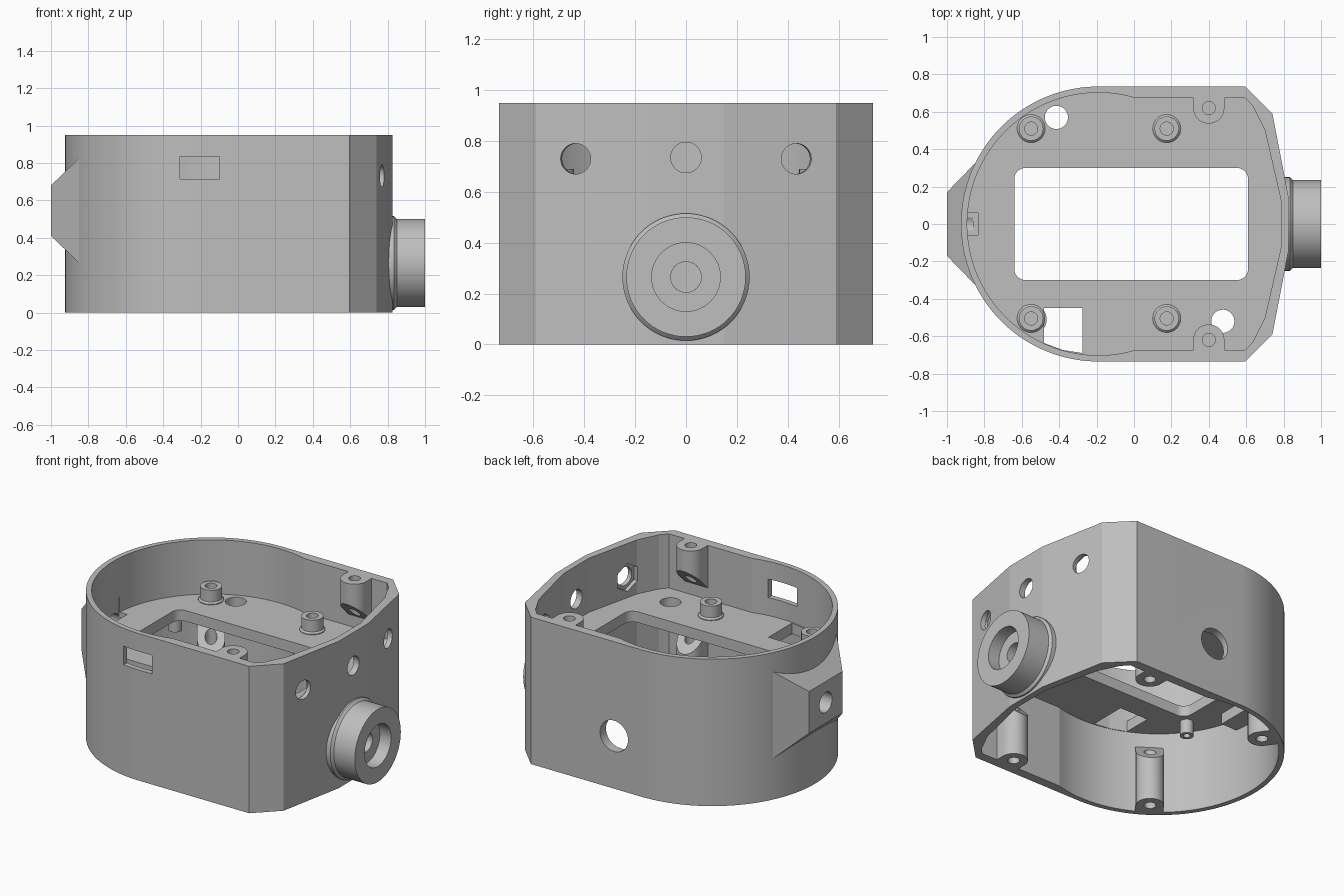
import bpy, bmesh, math
from mathutils import Vector, Matrix

cube = bpy.data.objects.get("Cube")
if cube:
    bpy.data.objects.remove(cube, do_unlink=True)

grey = bpy.data.materials.new("plain grey")
grey.use_nodes = True
grey.diffuse_color = (0.52, 0.52, 0.52, 1)
grey.node_tree.nodes["Principled BSDF"].inputs["Base Color"].default_value = grey.diffuse_color

HEIGHT, FLOOR_LOW, FLOOR_TOP = 0.95, 0.53, 0.60
CX = -0.19  # centre of the round end


def make(name, bm):
    bmesh.ops.recalc_face_normals(bm, faces=bm.faces)
    mesh = bpy.data.meshes.new(name)
    bm.to_mesh(mesh)
    bm.free()
    mesh.materials.append(grey)
    obj = bpy.data.objects.new(name, mesh)
    bpy.context.collection.objects.link(obj)
    return obj


def prism(name, outline, low, high):
    """Extrude an outline; low and high may be numbers or functions of (x, y)."""
    bm = bmesh.new()
    z = lambda h, p: h(*p) if callable(h) else h
    rings = [[bm.verts.new((p[0], p[1], z(h, p))) for p in outline] for h in (low, high)]
    for ring in rings:
        bm.faces.new(ring)
    n = len(outline)
    for i in range(n):
        j = (i + 1) % n
        bm.faces.new((rings[0][i], rings[0][j], rings[1][j], rings[1][i]))
    return make(name, bm)


def box(name, x, y, z):
    return prism(name, [(x[0], y[0]), (x[1], y[0]), (x[1], y[1]), (x[0], y[1])], *z)


def rod(name, centre, axis, radius, length, sides=48):
    bm = bmesh.new()
    turn = Vector(axis).to_track_quat('Z', 'Y').to_matrix().to_4x4()
    bmesh.ops.create_cone(bm, cap_ends=True, segments=sides, radius1=radius, radius2=radius,
                          depth=length, matrix=Matrix.Translation(centre) @ turn)
    return make(name, bm)


def ring_part(name, profile, place, sides=48):
    """Revolve a closed (radius, height) profile about local z."""
    bm = bmesh.new()
    rings = []
    for i in range(sides):
        a = math.tau * i / sides
        rings.append([bm.verts.new(place @ Vector((r * math.cos(a), r * math.sin(a), h)))
                      for r, h in profile])
    n = len(profile)
    for i in range(sides):
        a, b = rings[i], rings[(i + 1) % sides]
        for k in range(n):
            m = (k + 1) % n
            bm.faces.new((a[k], b[k], b[m], a[m]))
    return make(name, bm)


def combine(target, tool, operation='DIFFERENCE'):
    mod = target.modifiers.new("combine", 'BOOLEAN')
    mod.operation, mod.object, mod.solver = operation, tool, 'EXACT'
    bpy.context.view_layer.objects.active = target
    bpy.ops.object.modifier_apply(modifier=mod.name)
    bpy.data.objects.remove(tool, do_unlink=True)


def smooth(obj):
    bpy.ops.object.select_all(action='DESELECT')
    obj.select_set(True)
    bpy.context.view_layer.objects.active = obj
    bpy.ops.object.shade_smooth_by_angle(angle=math.radians(9))


def rounded_end(radius, start, half):
    """Half outline at +y, running from the straight end round to the rear, then mirrored."""
    arc = []
    for i in range(49):
        a = start + (math.pi - start) * i / 48
        arc.append((CX + radius * math.cos(a), radius * math.sin(a)))
    upper = half + arc
    return upper + [(x, -y) for x, y in reversed(upper[:-1])]


outer = rounded_end(0.735, math.pi / 2, [(0.825, 0.15), (0.74, 0.59), (0.595, 0.735)])
inner = rounded_end(0.702, math.asin(0.675 / 0.702),
                    [(0.785, 0.13), (0.70, 0.50), (0.635, 0.63), (0.595, 0.675)])

# Housing: outer wall with tapered rear mount, hollow above and below the floor
housing = prism("housing", outer, 0, HEIGHT)
bm = bmesh.new()
ends = []
for x, y, low, high in ((-1, 0.17, 0.41, 0.68), (-0.85, 0.325, 0.265, 0.825)):
    ends.append([bm.verts.new((x, s, z)) for s, z in ((-y, low), (y, low), (y, high), (-y, high))])
for ring in ends:
    bm.faces.new(ring)
for i in range(4):
    j = (i + 1) % 4
    bm.faces.new((ends[0][i], ends[0][j], ends[1][j], ends[1][i]))
combine(housing, make("rear_mount", bm), 'UNION')
combine(housing, prism("upper_space", inner, FLOOR_TOP, 1.1))
combine(housing, prism("lower_space", inner, -0.1, FLOOR_LOW))

# Nut holder behind the rear mount, with its slot and bolt hole
combine(housing, box("nut_holder", (-0.9, -0.77), (-0.12, 0.12), (0.46, 0.56)), 'UNION')
combine(housing, box("nut_slot", (-0.892, -0.835), (-0.06, 0.06), (0.49, 0.7)))
combine(housing, rod("bolt_hole", (-0.96, 0, 0.545), (1, 0, 0), 0.065, 0.2))

# Floor openings
window = []
for cx, cy, a0 in ((0.55, 0.24, 0), (-0.58, 0.24, 90), (-0.58, -0.24, 180), (0.55, -0.24, 270)):
    for i in range(9):
        a = math.radians(a0 + i * 90 / 8)
        window.append((cx + 0.06 * math.cos(a), cy + 0.06 * math.sin(a)))
combine(housing, prism("floor_window", window, 0.4, 0.7))
cable_gap = [(-0.48, -0.45), (-0.48, -0.637), (-0.38, -0.674), (-0.275, -0.69), (-0.275, -0.45)]
combine(housing, prism("cable_gap", cable_gap, 0.4, 0.7))
for x, y in ((0.475, -0.52), (-0.415, 0.57)):
    combine(housing, rod("cable_hole", (x, y, 0.56), (0, 0, 1), 0.062, 0.2))

# Wall openings
combine(housing, box("front_slot", (-0.31, -0.1), (-0.9, -0.6), (0.715, 0.835)))
combine(housing, rod("back_hole", (0, 0.7, 0.34), (0, 1, 0), 0.1, 0.3))
combine(housing, rod("centre_hole", (0.8, 0, 0.735), (1, 0, 0), 0.06, 0.2))
combine(housing, rod("socket_hole", (0.8, 0, 0.265), (1, 0, 0), 0.06, 0.2))
for s in (-1, 1):
    normal = (0.98, 0.19 * s, 0)
    combine(housing, rod("side_hole", (0.75, 0.43 * s, 0.73), normal, 0.06, 0.25))
    combine(housing, rod("nut_recess", (0.716, 0.425 * s, 0.73), normal, 0.09, 0.05, 6))
smooth(housing)

# Round socket on the right end
socket = [(0.06, 0.79), (0.25, 0.79), (0.25, 0.835), (0.235, 0.85), (0.235, 1.0),
          (0.135, 1.0), (0.135, 0.92), (0.06, 0.92)]
place = Matrix.Translation((0, 0, 0.265)) @ Matrix.Rotation(math.pi / 2, 4, 'Y')
smooth(ring_part("round_socket", socket, place, 64))

# Short standoffs above the floor, small tubes below
for x in (-0.55, 0.175):
    for y in (-0.505, 0.51):
        tube = [(0.035, -0.01), (0.075, -0.01), (0.075, 0.005), (0.065, 0.015),
                (0.065, 0.09), (0.035, 0.09)]
        smooth(ring_part("standoff", tube, Matrix.Translation((x, y, FLOOR_TOP))))
for y in (-0.33, 0.33):
    tube = [(0.02, 0), (0.04, 0), (0.04, 0.1), (0.02, 0.1)]
    smooth(ring_part("lower_tube", tube, Matrix.Translation((-0.68, y, 0.44))))


def screw_post(name, x, y, outward, rim, tip):
    """Post on the wall from a rim; its far end slopes back to the wall at 45 degrees."""
    out = Vector(outward).normalized()
    side = Vector((-out.y, out.x))
    centre = Vector((x, y))
    shape = [centre + out * 0.085 + side * s for s in (0.083, -0.083)]
    for i in range(25):
        a = math.pi * i / 24
        shape.append(centre - side * 0.083 * math.cos(a) - out * 0.083 * math.sin(a))
    sign = 1 if tip > rim else -1
    slope = lambda px, py: tip + sign * (Vector((px, py)) - centre).dot(out)
    post = prism(name, [tuple(p) for p in shape], rim, slope)
    combine(post, rod("screw_hole", (x, y, (rim + tip) / 2), (0, 0, 1), 0.035, 0.9, 32))
    smooth(post)


# Screw posts under the top rim and above the bottom rim
for s in (-1, 1):
    screw_post("upper_screw_post", 0.4, 0.62 * s, (0, s), HEIGHT, 0.73)
    screw_post("lower_screw_post", 0.4, 0.62 * s, (0, s), 0, 0.36)
    screw_post("rear_screw_post", -0.55, 0.51 * s, (-0.36, 0.51 * s), 0, 0.36)
